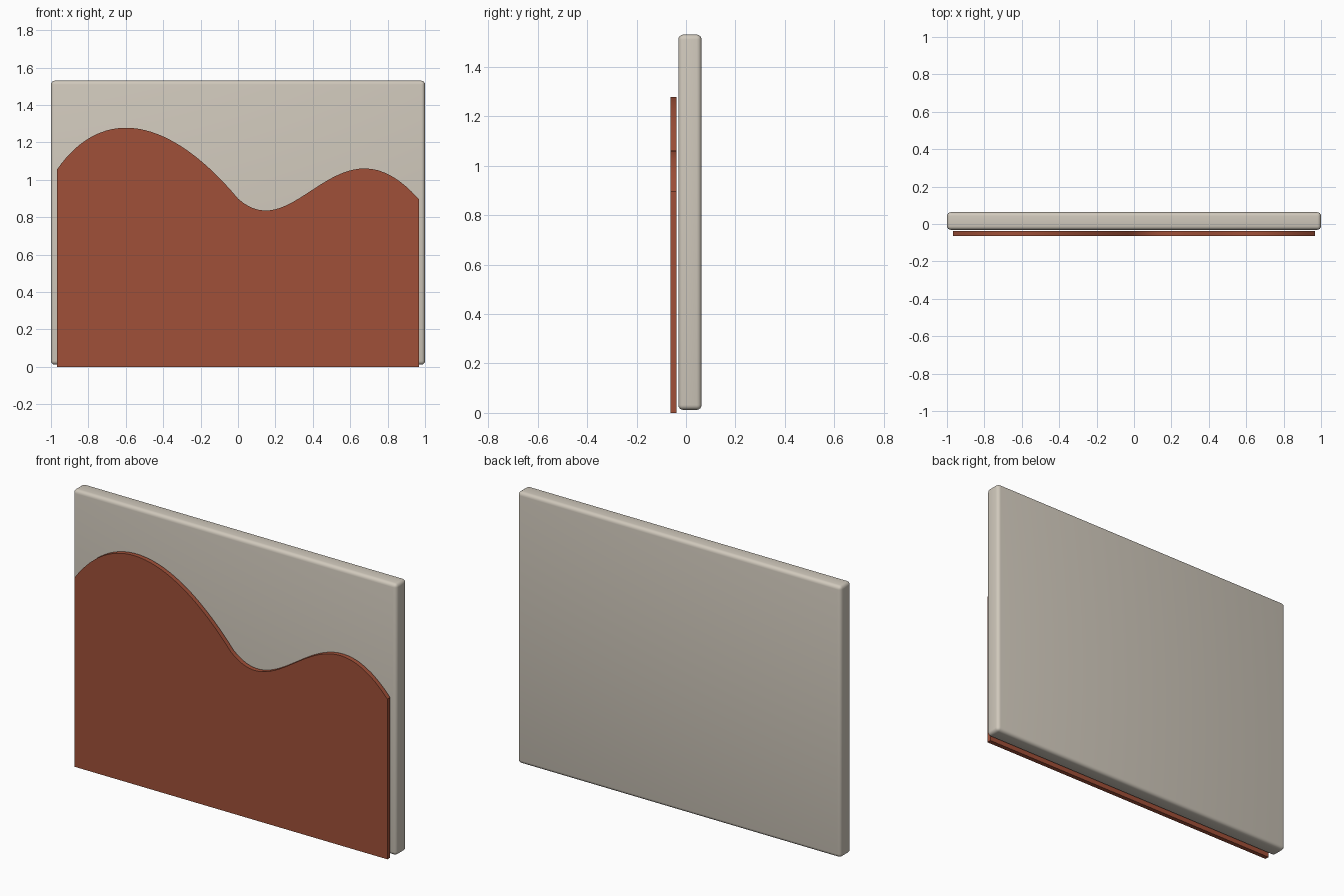
import bpy, bmesh
from mathutils import Vector
from mathutils.geometry import interpolate_bezier

if "Cube" in bpy.data.objects:
    bpy.data.objects.remove(bpy.data.objects["Cube"])


def finish(name, bm, color):
    bmesh.ops.recalc_face_normals(bm, faces=bm.faces[:])
    mesh = bpy.data.meshes.new(name)
    bm.to_mesh(mesh)
    bm.free()
    ob = bpy.data.objects.new(name, mesh)
    bpy.context.collection.objects.link(ob)
    mat = bpy.data.materials.new(name + "_paint")
    mat.diffuse_color = (*color, 1)
    mat.use_nodes = True
    mat.node_tree.nodes["Principled BSDF"].inputs["Base Color"].default_value = mat.diffuse_color
    mesh.materials.append(mat)
    return ob


def smooth(ob, angle):
    bpy.ops.object.select_all(action='DESELECT')
    ob.select_set(True)
    bpy.context.view_layer.objects.active = ob
    bpy.ops.object.shade_smooth_by_angle(angle=angle)


# Back panel: slab with rounded edges
bm = bmesh.new()
bmesh.ops.create_cube(bm, size=1)
for v in bm.verts:
    v.co = (v.co.x * 2, v.co.y * 0.094 + 0.016, v.co.z * 1.518 + 0.771)
bmesh.ops.bevel(bm, geom=bm.edges[:], offset=0.02, segments=4, profile=0.5, affect='EDGES')
panel = finish("back_panel", bm, (0.63, 0.58, 0.50))
smooth(panel, 0.6)

# Front sheet: wavy top edge made of two cubic curves, extruded
W, Y0, Y1 = 0.968, -0.063, -0.038
waves = [
    [(-W, 1.055), (-0.72, 1.41), (-0.36, 1.33), (0, 0.9)],
    [(0, 0.9), (0.31, 0.62), (0.542, 1.38), (W, 0.895)],
]
outline = [Vector((-W, Y0, 0))]
for i, wave in enumerate(waves):
    p0, h0, h1, p1 = [Vector((x, Y0, z)) for x, z in wave]
    outline += interpolate_bezier(p0, h0, h1, p1, 33)[i:]
outline.append(Vector((W, Y0, 0)))

bm = bmesh.new()
face = bm.faces.new([bm.verts.new(p) for p in outline])
ext = bmesh.ops.extrude_face_region(bm, geom=[face], use_keep_orig=True)
for v in ext["geom"]:
    if isinstance(v, bmesh.types.BMVert):
        v.co.y = Y1
sheet = finish("wave_sheet", bm, (0.35, 0.08, 0.04))
smooth(sheet, 0.5)
